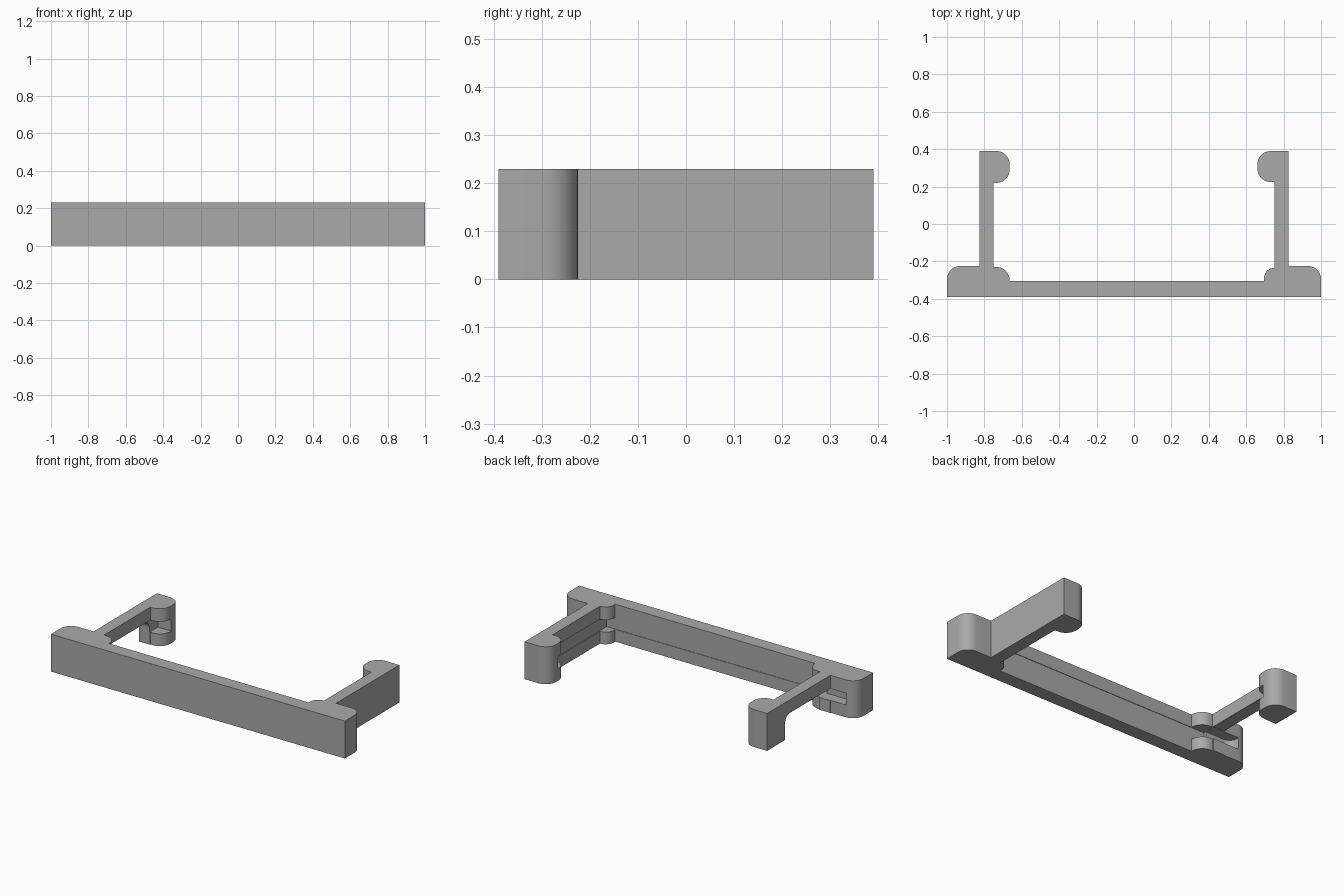
import bpy
import bmesh
import math
from mathutils import Vector

cube = bpy.data.objects.get("Cube")
if cube:
    bpy.data.objects.remove(cube, do_unlink=True)

HEIGHT = 0.23
SLOT_LOW, SLOT_HIGH = 0.075, 0.15

grey = bpy.data.materials.new("plain grey")
grey.use_nodes = True
colour = (0.4, 0.4, 0.4, 1)
grey.diffuse_color = colour
grey.node_tree.nodes["Principled BSDF"].inputs["Base Color"].default_value = colour


def rounded(corners, steps=10):
    """Turn (u, v, radius) corners into an outline with round convex corners."""
    points = []
    for i, (u, v, radius) in enumerate(corners):
        here = Vector((u, v))
        if radius == 0:
            points.append(here)
            continue
        to_last = (Vector(corners[i - 1][:2]) - here).normalized()
        to_next = (Vector(corners[(i + 1) % len(corners)][:2]) - here).normalized()
        centre = here + (to_last + to_next) * radius
        for s in range(steps + 1):
            a = math.pi / 2 * s / steps
            points.append(centre - to_next * radius * math.cos(a)
                          - to_last * radius * math.sin(a))
    return points


def prism(name, corners, low, high, along_x=False):
    """Extrude an outline along z, or along x for a (y, z) outline."""
    bm = bmesh.new()
    verts = [bm.verts.new((low, p.x, p.y) if along_x else (p.x, p.y, low))
             for p in rounded(corners)]
    face = bm.faces.new(verts)
    moved = bmesh.ops.extrude_face_region(bm, geom=[face])["geom"]
    shift = (high - low, 0, 0) if along_x else (0, 0, high - low)
    bmesh.ops.translate(bm, vec=shift,
                        verts=[g for g in moved if isinstance(g, bmesh.types.BMVert)])
    bmesh.ops.recalc_face_normals(bm, faces=bm.faces)
    mesh = bpy.data.meshes.new(name)
    bm.to_mesh(mesh)
    bm.free()
    obj = bpy.data.objects.new(name, mesh)
    bpy.context.collection.objects.link(obj)
    return obj


# Front beam, end blocks, arms and hooks in one outline
bracket = prism("bracket", [
    (-1, -0.39, 0), (1, -0.39, 0),
    (1, -0.225, 0.07), (0.825, -0.225, 0),
    (0.825, 0.39, 0), (0.66, 0.39, 0.07), (0.66, 0.225, 0.07), (0.75, 0.225, 0),
    (0.75, -0.235, 0), (0.695, -0.235, 0.054), (0.695, -0.305, 0),
    (-0.665, -0.305, 0), (-0.665, -0.23, 0.07), (-0.75, -0.23, 0),
    (-0.75, 0.22, 0), (-0.665, 0.22, 0.07), (-0.665, 0.39, 0.07), (-0.825, 0.39, 0),
    (-0.825, -0.225, 0), (-1, -0.225, 0.07),
], 0, HEIGHT)
bracket.data.materials.append(grey)

# Board groove through the hooks and inner corners
board_groove = prism("board_groove", [
    (-0.755, -0.308, 0), (0.755, -0.308, 0), (0.755, 0.3, 0), (-0.755, 0.3, 0),
], SLOT_LOW, SLOT_HIGH)

# Opening below the right arm, arched where it meets the hook
arm_opening = prism("arm_opening", [
    (-0.222, -0.05, 0), (0.217, -0.05, 0),
    (0.217, SLOT_HIGH - 0.001, 0.05), (-0.222, SLOT_HIGH - 0.001, 0),
], -0.9, -0.7, along_x=True)

# Pocket in the back of the right end block
block_pocket = prism("block_pocket", [
    (-0.93, -0.29, 0.05), (-0.74, -0.29, 0), (-0.74, -0.1, 0), (-0.93, -0.1, 0),
], SLOT_LOW + 0.001, SLOT_HIGH - 0.002)

bpy.ops.object.select_all(action="DESELECT")
bracket.select_set(True)
bpy.context.view_layer.objects.active = bracket
for cutter in (board_groove, arm_opening, block_pocket):
    cutter.hide_render = True
    cut = bracket.modifiers.new(cutter.name, "BOOLEAN")
    cut.operation = "DIFFERENCE"
    cut.solver = "EXACT"
    cut.object = cutter
    bpy.ops.object.modifier_apply(modifier=cut.name)
    bpy.data.objects.remove(cutter, do_unlink=True)

bpy.ops.object.shade_smooth_by_angle(angle=math.radians(30))
